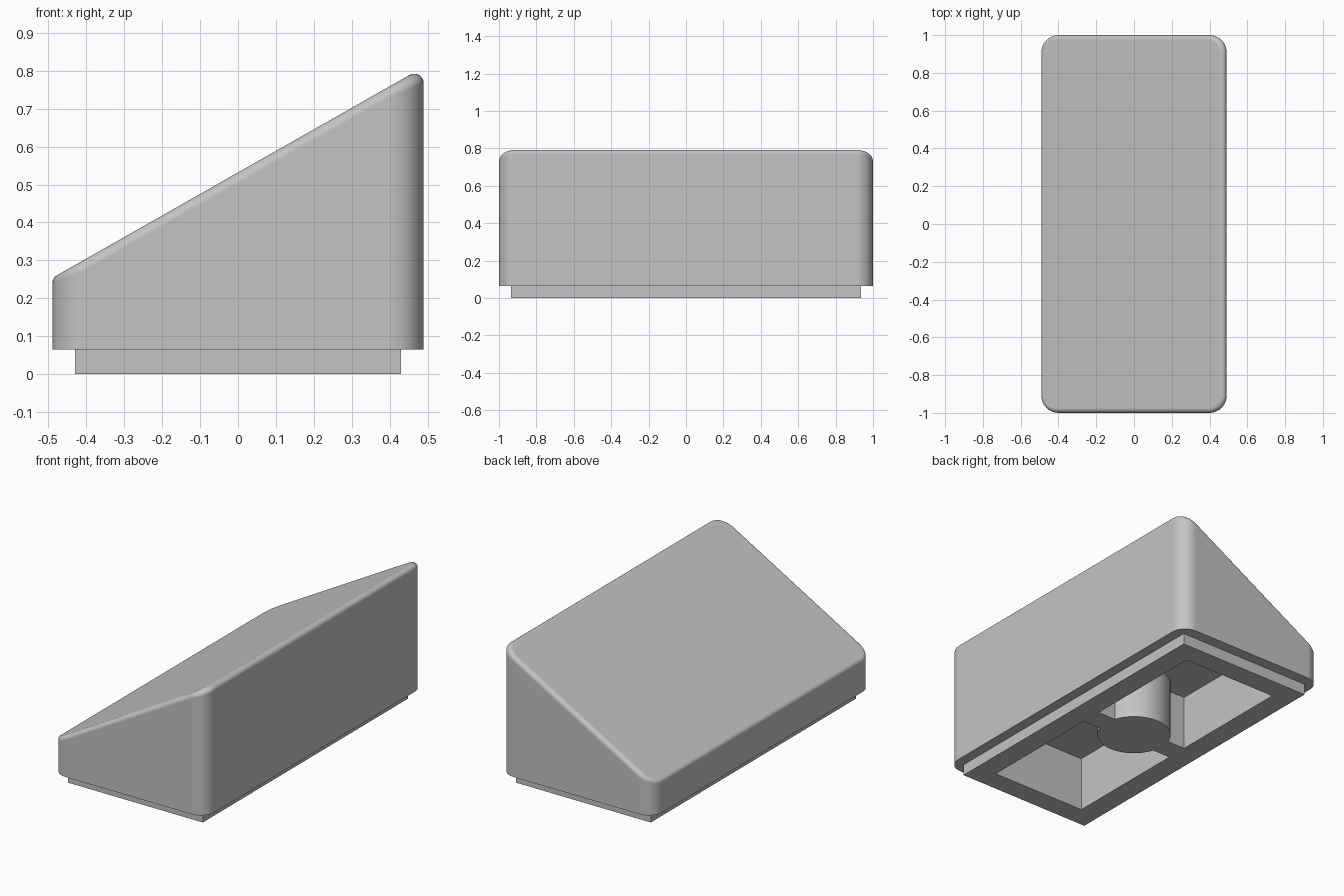
import bpy, bmesh, math
from mathutils import Vector

cube = bpy.data.objects.get("Cube")
if cube:
    bpy.data.objects.remove(cube, do_unlink=True)

HALF_X, HALF_Y = 0.49, 1.0        # body footprint
CORNER, FILLET = 0.09, 0.025      # vertical corner and top edge radii
BASE_Z, CEILING_Z = 0.065, 0.32
SLOPE = math.radians(29.6)
MID_Z = 0.532                     # slope height at x = 0
RIM_X, RIM_Y = 0.43, 0.935        # stepped foot
OPEN_X, OPEN_Y = 0.304, 0.81      # underside opening
STEPS, ARC = 8, 10

grey = bpy.data.materials.new("light_grey")
grey.use_nodes = True
colour = (0.55, 0.55, 0.55, 1)
grey.diffuse_color = colour
grey.node_tree.nodes["Principled BSDF"].inputs["Base Color"].default_value = colour


def finish(obj, name):
    obj.name = name
    obj.data.materials.append(grey)
    bpy.ops.object.select_all(action='DESELECT')
    obj.select_set(True)
    bpy.context.view_layer.objects.active = obj
    bpy.ops.object.shade_smooth_by_angle(angle=math.radians(30))


def outline(hx, hy, radius):
    """Rounded rectangle as (point, outward direction) pairs."""
    pairs = []
    for i, (sx, sy) in enumerate(((1, 1), (-1, 1), (-1, -1), (1, -1))):
        centre = Vector((sx * (hx - radius), sy * (hy - radius), 0))
        for k in range(STEPS + 1):
            a = math.pi / 2 * (i + k / STEPS)
            n = Vector((math.cos(a), math.sin(a), 0))
            pairs.append((centre + n * radius, n))
    return pairs


def flat_ring(hx, hy, radius, z):
    return [Vector((p.x, p.y, z)) for p, n in outline(hx, hy, radius)]


# Body: one loft from the hollow's ceiling, round the foot, up to the slope
rings = [flat_ring(OPEN_X, OPEN_Y, 0, CEILING_Z),
         flat_ring(OPEN_X, OPEN_Y, 0, 0),
         flat_ring(RIM_X, RIM_Y, 0, 0),
         flat_ring(RIM_X, RIM_Y, 0, BASE_Z),
         flat_ring(HALF_X, HALF_Y, CORNER, BASE_Z)]

# Rolling fillet between the walls and the sloped top
up = Vector((-math.sin(SLOPE), 0, math.cos(SLOPE)))
core = outline(HALF_X - FILLET, HALF_Y - FILLET, CORNER - FILLET)
for k in range(ARC + 1):
    ring = []
    for p, n in core:
        z = MID_Z + p.x * math.tan(SLOPE) - FILLET / math.cos(SLOPE)
        ring.append(Vector((p.x, p.y, z)) + n.slerp(up, k / ARC) * FILLET)
    rings.append(ring)

bm = bmesh.new()
loops = [[bm.verts.new(p) for p in ring] for ring in rings]
for low, high in zip(loops, loops[1:]):
    for i in range(len(low)):
        j = (i + 1) % len(low)
        bm.faces.new((low[i], low[j], high[j], high[i]))
bm.faces.new(loops[0])
bm.faces.new(loops[-1])
bmesh.ops.remove_doubles(bm, verts=bm.verts[:], dist=0.0001)
bmesh.ops.recalc_face_normals(bm, faces=bm.faces[:])
mesh = bpy.data.meshes.new("sloped_body")
bm.to_mesh(mesh)
bm.free()
body = bpy.data.objects.new("sloped_body", mesh)
bpy.context.collection.objects.link(body)
finish(body, "sloped_body")
weighted = body.modifiers.new("even_shading", 'WEIGHTED_NORMAL')
weighted.keep_sharp = True

# Post in the middle of the hollow
bpy.ops.mesh.primitive_cylinder_add(vertices=48, radius=0.2, depth=CEILING_Z,
                                    location=(0, 0, CEILING_Z / 2))
finish(bpy.context.object, "underside_post")

# Ribs joining the post to the long walls
INNER = 0.18
for side, name in ((1, "left_rib"), (-1, "right_rib")):
    bpy.ops.mesh.primitive_cube_add(size=1, location=(side * (INNER + OPEN_X) / 2, 0, CEILING_Z / 2))
    rib = bpy.context.object
    rib.scale = (OPEN_X - INNER, 0.126, CEILING_Z)
    finish(rib, name)
